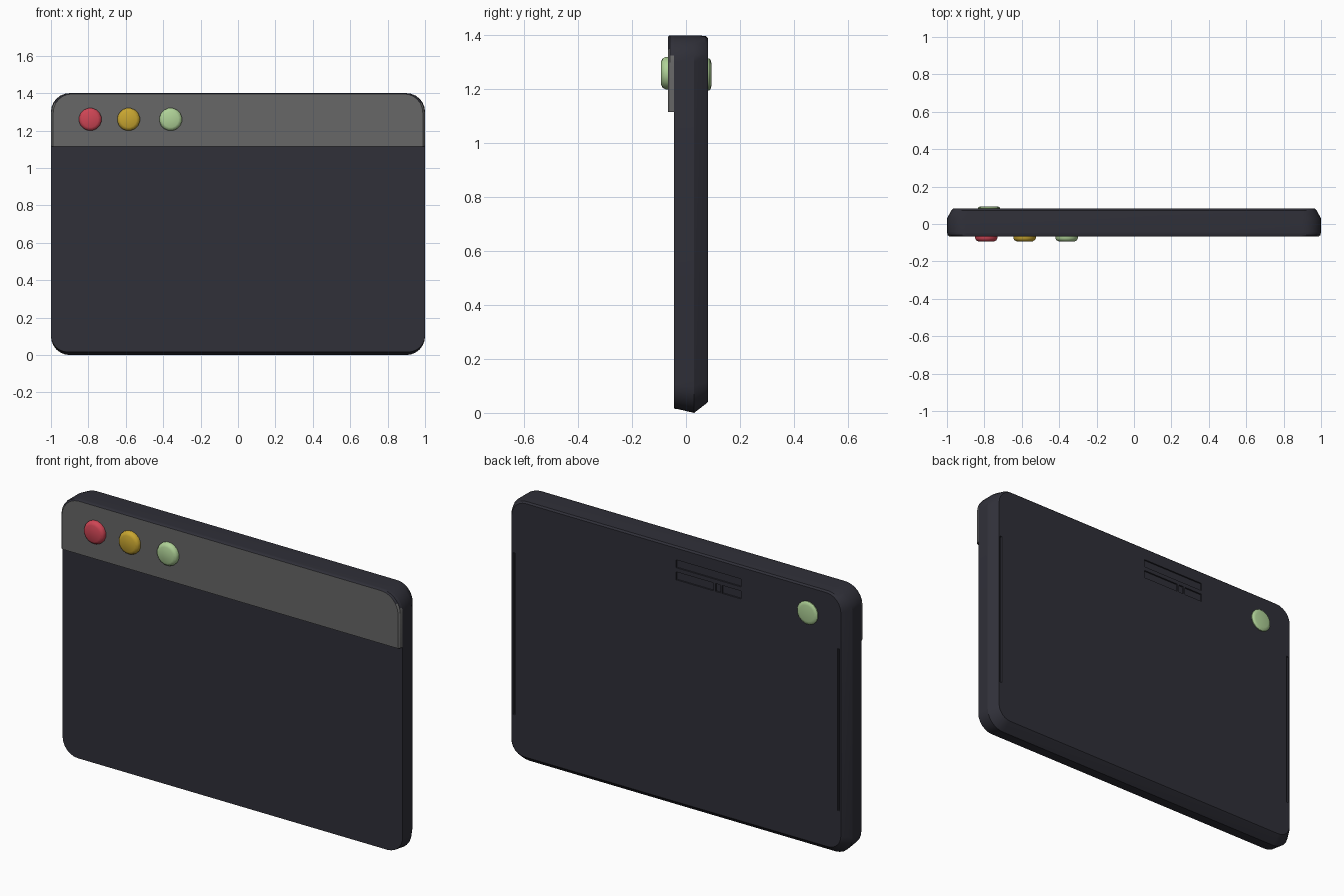
import bpy, bmesh, math
from mathutils import Vector

if "Cube" in bpy.data.objects:
    bpy.data.objects.remove(bpy.data.objects["Cube"])


def material(name, rgb):
    m = bpy.data.materials.new(name)
    m.diffuse_color = (*rgb, 1)
    m.use_nodes = True
    m.node_tree.nodes["Principled BSDF"].inputs["Base Color"].default_value = m.diffuse_color
    return m


DARK = material("dark slate", (0.029, 0.029, 0.040))
GREY = material("mid grey", (0.135, 0.135, 0.135))
RED = material("button red", (0.62, 0.06, 0.09))
YELLOW = material("button yellow", (0.58, 0.38, 0.03))
GREEN = material("button green", (0.43, 0.64, 0.31))


def finish(name, bm, mats, angle=30):
    bmesh.ops.recalc_face_normals(bm, faces=bm.faces)
    me = bpy.data.meshes.new(name)
    bm.to_mesh(me)
    bm.free()
    ob = bpy.data.objects.new(name, me)
    bpy.context.collection.objects.link(ob)
    for m in mats:
        me.materials.append(m)
    smooth(ob, angle)
    return ob


def smooth(ob, angle=30):
    bpy.ops.object.select_all(action='DESELECT')
    ob.select_set(True)
    bpy.context.view_layer.objects.active = ob
    bpy.ops.object.shade_smooth_by_angle(angle=math.radians(angle))


def loft(bm, rings):
    loops = [[bm.verts.new(p) for p in ring] for ring in rings]
    n = len(loops[0])
    for a, b in zip(loops, loops[1:]):
        for i in range(n):
            j = (i + 1) % n
            bm.faces.new((a[i], a[j], b[j], b[i]))
    bm.faces.new(loops[0])
    bm.faces.new(loops[-1])


def section(y, hw, z0, z1, r_top, r_bot, steps=6):
    # rounded rectangle in the xz plane
    pts = []
    for sx, top, start in ((1, 1, 0), (-1, 1, 90), (-1, 0, 180), (1, 0, 270)):
        r = r_top if top else r_bot
        cx, cz = sx * (hw - r), (z1 - r if top else z0 + r)
        for k in range(steps + 1):
            a = math.radians(start + 90 * k / steps)
            pts.append((cx + r * math.cos(a), y, cz + r * math.sin(a)))
    return pts


# main tablet body, with a sloped rim towards the back
bm = bmesh.new()
loft(bm, [section(-0.045, 1.0, 0.016, 1.40, 0.10, 0.09),
          section(-0.03, 1.0, 0.014, 1.40, 0.10, 0.09),
          section(0.03, 1.0, 0.0, 1.40, 0.10, 0.10),
          section(0.073, 0.976, 0.033, 1.398, 0.09, 0.08),
          section(0.082, 0.968, 0.042, 1.390, 0.085, 0.075)])
body = finish("tablet_body", bm, [DARK], 25)

# raised header strip: grey front and sides, dark top
bm = bmesh.new()
loft(bm, [section(-0.045, 1.0, 1.115, 1.40, 0.10, 0.003),
          section(-0.060, 0.996, 1.115, 1.40, 0.10, 0.003),
          section(-0.067, 0.988, 1.115, 1.396, 0.10, 0.003)])
bmesh.ops.recalc_face_normals(bm, faces=bm.faces)
for f in bm.faces:
    f.material_index = 1 if f.normal.z > 0.35 else 0
finish("header_strip", bm, [GREY, DARK])

# grooves cut into the back: two vent rows and a slit on each side
grooves = [(-0.19, 1.307, 0.38, 0.042, 0.008), (-0.11, 1.243, 0.22, 0.042, 0.008),
           (-0.245, 1.243, 0.03, 0.042, 0.008), (-0.325, 1.243, 0.11, 0.042, 0.008),
           (0.955, 0.68, 0.012, 0.86, 0.012), (-0.955, 0.68, 0.012, 0.86, 0.012)]
bm = bmesh.new()
for x, z, w, h, d in grooves:
    made = bmesh.ops.create_cube(bm, size=1)["verts"]
    bmesh.ops.scale(bm, vec=Vector((w, 2 * d, h)), verts=made)
    bmesh.ops.translate(bm, vec=Vector((x, 0.082, z)), verts=made)
cutter = finish("groove_cutter", bm, [DARK])
cutter.hide_render = True
mod = body.modifiers.new("grooves", 'BOOLEAN')
mod.operation = 'DIFFERENCE'
mod.solver = 'EXACT'
mod.object = cutter
bpy.context.view_layer.objects.active = body
bpy.ops.object.modifier_apply(modifier=mod.name)
bpy.data.objects.remove(cutter, do_unlink=True)
smooth(body, 25)


def button(name, x, z, y, out, height, mat):
    # domed round button rising from y along direction out
    bm = bmesh.new()
    rings = []
    for r, t in ((0.061, -0.2), (0.061, 0.35), (0.056, 0.75), (0.043, 1.0)):
        rings.append([(x + r * math.cos(math.tau * (k + 0.5) / 16), y + out * height * t,
                       z + r * math.sin(math.tau * (k + 0.5) / 16)) for k in range(16)])
    loft(bm, rings)
    finish(name, bm, [mat], 40)


# three front buttons and one on the back
for name, x, mat in (("red_button", -0.79, RED), ("yellow_button", -0.585, YELLOW),
                     ("green_button", -0.36, GREEN)):
    button(name, x, 1.26, -0.067, -1, 0.026, mat)
button("back_button", -0.775, 1.255, 0.082, 1, 0.012, GREEN)
